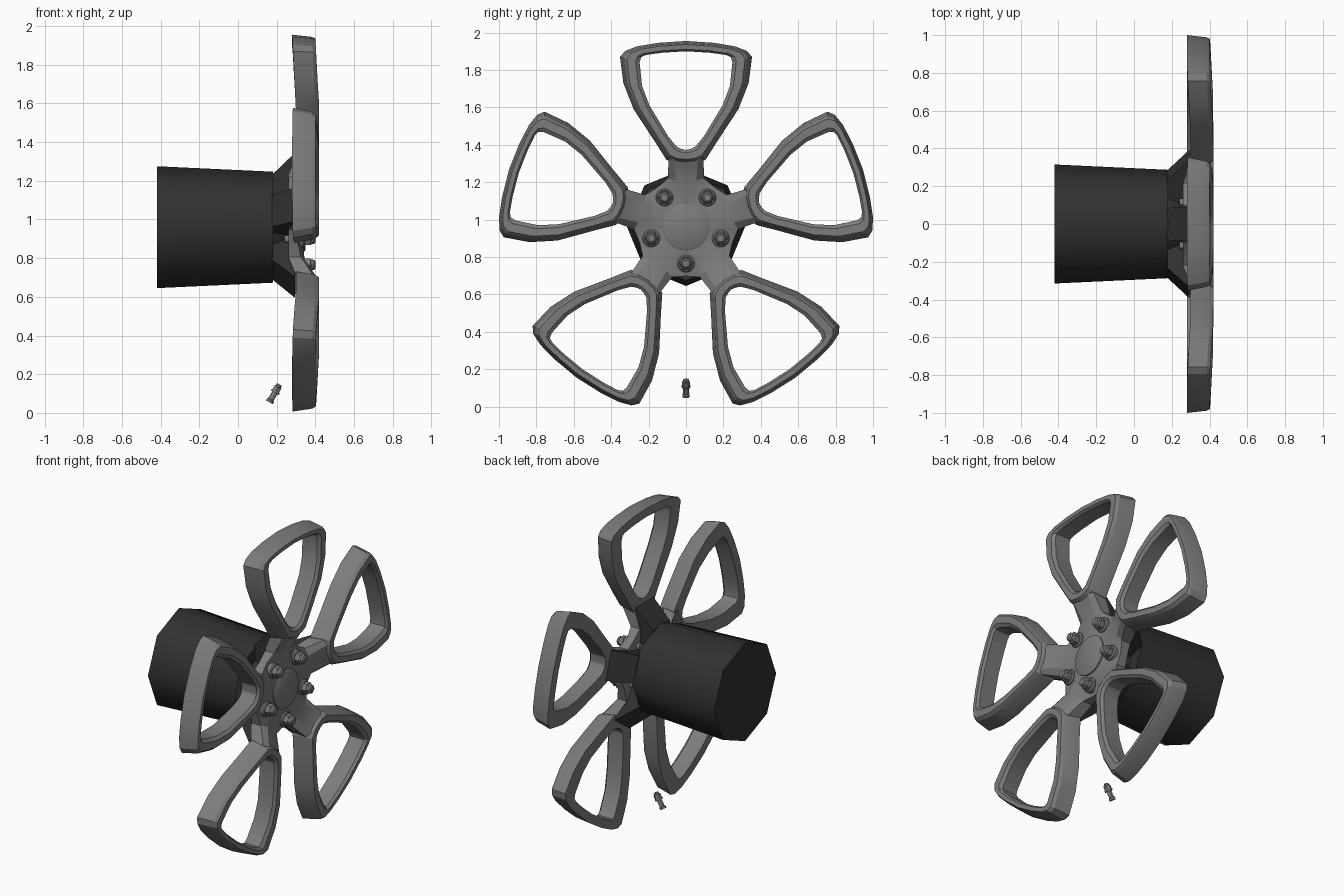
import bpy, bmesh
from math import sin, cos, pi, radians
from mathutils import Matrix, Vector

if "Cube" in bpy.data.objects:
    bpy.data.objects.remove(bpy.data.objects["Cube"])

CZ = 0.96                                   # wheel axis height
SPOKES = [radians(90 + 72 * i) for i in range(5)]
AXIS = Matrix.Translation((0, 0, CZ))


def material(name, v):
    m = bpy.data.materials.new(name)
    m.use_nodes = True
    m.diffuse_color = (v, v, v, 1)
    m.node_tree.nodes["Principled BSDF"].inputs["Base Color"].default_value = (v, v, v, 1)
    return m


grey = material("alloy grey", 0.2)
black = material("dark rubber black", 0.03)


def finish(name, bm, mat, angle=30):
    bmesh.ops.recalc_face_normals(bm, faces=bm.faces)
    me = bpy.data.meshes.new(name)
    bm.to_mesh(me)
    bm.free()
    ob = bpy.data.objects.new(name, me)
    bpy.context.collection.objects.link(ob)
    me.materials.append(mat)
    bpy.ops.object.select_all(action='DESELECT')
    ob.select_set(True)
    bpy.context.view_layer.objects.active = ob
    bpy.ops.object.shade_smooth_by_angle(angle=radians(angle))
    return ob


def place(x, u, r, a):
    """Point at depth x, sideways u and radius r on the spoke at angle a."""
    return Vector((x, r * cos(a) - u * sin(a), CZ + r * sin(a) + u * cos(a)))


def bridge(bm, rings, closed=False):
    n = len(rings[0])
    pairs = list(zip(rings, rings[1:])) + ([(rings[-1], rings[0])] if closed else [])
    for p, q in pairs:
        for i in range(n):
            j = (i + 1) % n
            bm.faces.new((p[i], p[j], q[j], q[i]))


def turned(bm, profile, sides, matrix):
    """Capped solid of revolution about local x."""
    rings = [[bm.verts.new(matrix @ Vector((x, r * cos(2 * pi * i / sides), r * sin(2 * pi * i / sides))))
              for i in range(sides)] for x, r in profile]
    bridge(bm, rings)
    bm.faces.new(rings[0])
    bm.faces.new(rings[-1])


# Eight-sided tapered rear tube
bm = bmesh.new()
turned(bm, [(-0.42, 0.315), (0.18, 0.287)], 8, AXIS)
finish("rear_tube", bm, black, 50)

# Core between the tube and the hub
bm = bmesh.new()
turned(bm, [(0.17, 0.2), (0.27, 0.17)], 10, AXIS)
finish("hub_core", bm, black, 40)

# Flared brackets behind the spokes
for k, a in enumerate(SPOKES):
    bm = bmesh.new()
    rings = [[bm.verts.new(place(x, u, r, a)) for u, r in
              ((-w, 0.05), (w, 0.05), (w, end), (-w, end))]
             for x, w, end in ((0.175, 0.085, 0.27), (0.295, 0.092, 0.385))]
    bridge(bm, rings)
    bm.faces.new(rings[0])
    bm.faces.new(rings[1])
    finish(f"bracket_{k + 1}", bm, black)

# Spoke loops: matching outer and inner half outlines, mirrored
OUTER = [(0, .995), (.15, .985), (.26, .967), (.325, .942), (.353, .91), (.335, .77),
         (.28, .63), (.165, .455), (.105, .36), (.06, .34), (0, .335)]
INNER = [(0, .94), (.13, .932), (.215, .92), (.24, .908), (.248, .88), (.235, .755),
         (.195, .65), (.095, .485), (.05, .43), (.025, .418), (0, .412)]
# bar section: (share of the way inward, front-to-back depth share)
SECTION = [(0, 0), (.2, .85), (.35, 1), (.8, 1), (1, .87), (1, 0)]


def mirrored(half):
    return half + [(-u, r) for u, r in half[-2:0:-1]]


for k, a in enumerate(SPOKES):
    bm = bmesh.new()
    rings = []
    for (uo, ro), (ui, ri) in zip(mirrored(OUTER), mirrored(INNER)):
        lean = 0.02 * max(0, (ro - 0.6) / 0.39)
        back, front = 0.3 - lean, 0.42 - lean
        rings.append([bm.verts.new(place(back + (front - back) * d, uo + (ui - uo) * t,
                                         ro + (ri - ro) * t, a)) for t, d in SECTION])
    bridge(bm, rings, closed=True)
    finish(f"spoke_loop_{k + 1}", bm, grey, 25)

# Hub with five rising arms
bm = bmesh.new()
centre_back = bm.verts.new((0.26, 0, CZ))
front_rim, back_rim, inner_ring = [], [], []
for a in SPOKES:
    def v(x, u, r):
        return bm.verts.new(place(x, u, r, a))
    gap = v(0.31, *(0.262 * f for f in (-sin(pi / 5), cos(pi / 5))))
    left = [v(0.325, -0.097, 0.26), v(0.385, -0.093, 0.37)]
    right = [v(0.385, 0.093, 0.37), v(0.325, 0.097, 0.26)]
    top = [v(0.345, -0.055, 0.25), v(0.41, -0.065, 0.37), v(0.41, 0.065, 0.37), v(0.345, 0.055, 0.25)]
    ring = [v(0.335, -0.08, 0.11), v(0.335, -0.04, 0.13), v(0.335, 0.04, 0.13)]
    bm.faces.new((left[0], left[1], top[1], top[0]))
    bm.faces.new(top)
    bm.faces.new((top[3], top[2], right[0], right[1]))
    bm.faces.new((ring[1], top[0], top[3], ring[2]))
    bm.faces.new((gap, left[0], top[0], ring[1], ring[0]))
    front_rim.append((gap, left, top, right))
    inner_ring.append(ring)
    back = [v(0.26, *(0.262 * f for f in (-sin(pi / 5), cos(pi / 5)))),
            v(0.26, -0.097, 0.26), v(0.3, -0.093, 0.37), v(0.3, 0.093, 0.37), v(0.26, 0.097, 0.26)]
    bm.faces.new(back[1:])
    bm.faces.new((centre_back, back[1], back[4]))
    bm.faces.new((centre_back, back[0], back[1]))
    chain = [gap, left[0], left[1], right[0], right[1]]
    for i in range(4):
        bm.faces.new((chain[i], chain[i + 1], back[i + 1], back[i]))
    bm.faces.new((left[1], top[1], top[2], right[0]))
    back_rim.append(back)
for k in range(5):
    n = (k + 1) % 5
    gap, right, top = front_rim[n][0], front_rim[k][3], front_rim[k][2]
    bm.faces.new((right[1], gap, inner_ring[n][0], inner_ring[k][2], top[3]))
    bm.faces.new((right[1], gap, back_rim[n][0], back_rim[k][4]))
    bm.faces.new((centre_back, back_rim[k][4], back_rim[n][0]))
bm.faces.new([p for ring in inner_ring for p in ring])
finish("hub_spider", bm, grey, 25)

# Round centre cap
bm = bmesh.new()
turned(bm, [(0.3, 0.125), (0.343, 0.125), (0.35, 0.115)], 32, AXIS)
finish("centre_cap", bm, grey, 40)

# Wheel nuts between the spokes
for k, a in enumerate(SPOKES):
    bm = bmesh.new()
    pos = Matrix.Translation(place(0, 0, 0.195, a + pi / 5))
    turned(bm, [(0.24, 0.02), (0.33, 0.02)], 12, pos)
    turned(bm, [(0.315, 0.047), (0.338, 0.047), (0.345, 0.04)], 16, pos)
    turned(bm, [(0.34, 0.037), (0.375, 0.037), (0.382, 0.03)], 6, pos)
    turned(bm, [(0.378, 0.028), (0.394, 0.026), (0.4, 0.018)], 12, pos)
    finish(f"wheel_nut_{k + 1}", bm, grey)

# Loose bolt lying below the hub
bm = bmesh.new()
tilt = Matrix.Translation((0.188, 0, 0.1)) @ Matrix.Rotation(radians(-60), 4, 'Y')
turned(bm, [(-0.052, 0.02), (-0.04, 0.02), (-0.034, 0.015), (0.012, 0.015)], 12, tilt)
turned(bm, [(0.005, 0.024), (0.014, 0.024)], 16, tilt)
turned(bm, [(0.012, 0.022), (0.038, 0.022), (0.042, 0.018)], 6, tilt)
turned(bm, [(0.04, 0.016), (0.05, 0.015), (0.054, 0.01)], 12, tilt)
finish("loose_bolt", bm, grey)
